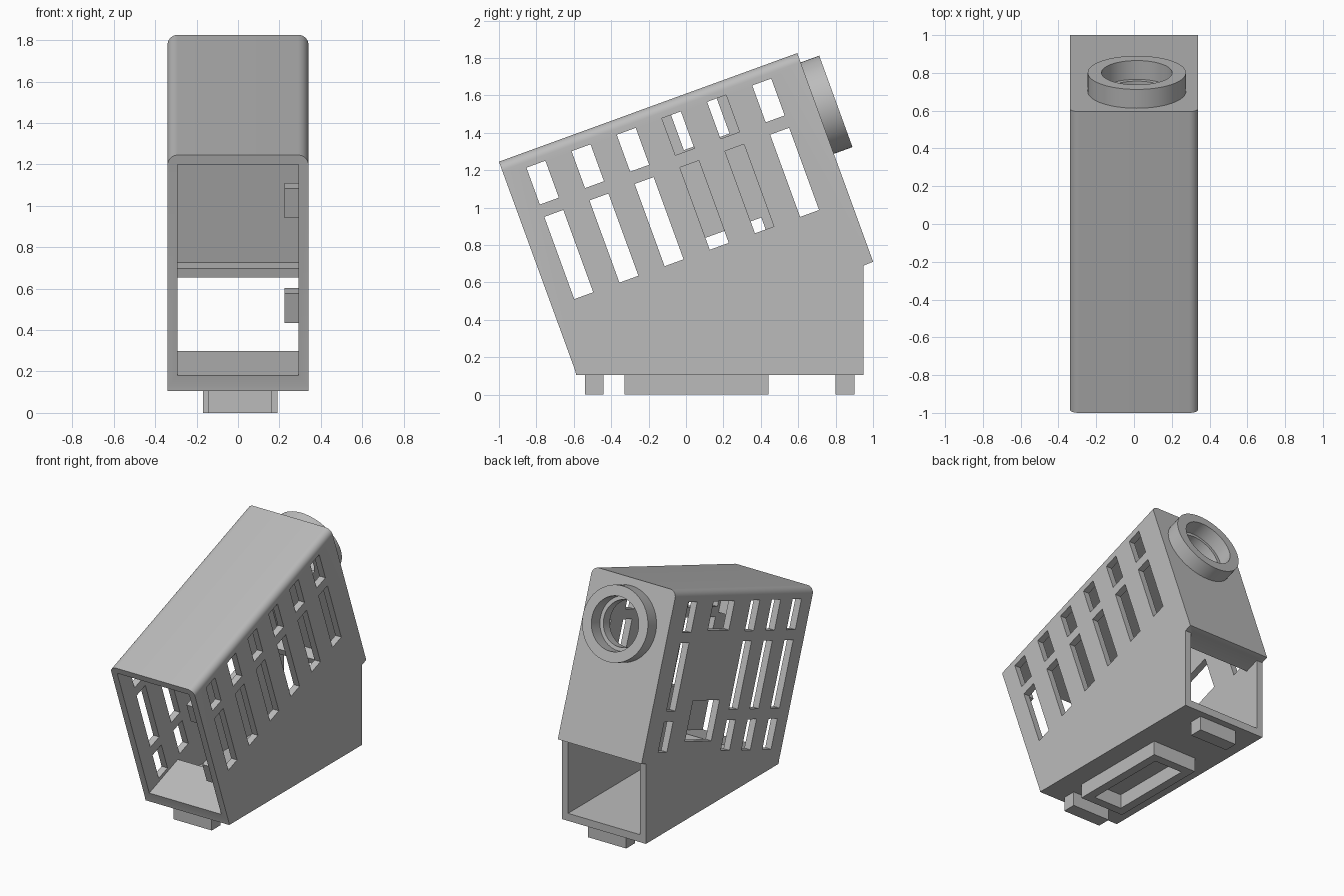
import bpy, bmesh, math
from mathutils import Matrix, Vector

if "Cube" in bpy.data.objects:
    bpy.data.objects.remove(bpy.data.objects["Cube"])

TILT = math.radians(20)
ALONG = Vector((0, math.cos(TILT), math.sin(TILT)))    # along the roof, backwards
DOWN = Vector((0, math.sin(TILT), -math.cos(TILT)))    # square to the roof
CORNER = Vector((0, -1, 1.245))                        # top front edge
LENGTH, DEPTH, HALF, INNER = 1.697, 1.187, 0.34, 0.292
BASE = 0.105

grey = bpy.data.materials.new("light grey plastic")
grey.use_nodes = True
colour = (0.5, 0.5, 0.5, 1)
grey.diffuse_color = colour
grey.node_tree.nodes["Principled BSDF"].inputs["Base Color"].default_value = colour


def tilted(s, h, x=0):
    return CORNER + ALONG * s + DOWN * h + Vector((x, 0, 0))


def finish(name, bm):
    bmesh.ops.recalc_face_normals(bm, faces=bm.faces[:])
    mesh = bpy.data.meshes.new(name)
    bm.to_mesh(mesh)
    bm.free()
    obj = bpy.data.objects.new(name, mesh)
    bpy.context.collection.objects.link(obj)
    mesh.materials.append(grey)
    return obj


def extrude(bm, points, x0, x1):
    """Extrude a side profile of vectors across x."""
    sides = [[bm.verts.new((x, p.y, p.z)) for p in points] for x in (x0, x1)]
    bm.faces.new(sides[0])
    bm.faces.new(sides[1][::-1])
    n = len(points)
    for i in range(n):
        j = (i + 1) % n
        bm.faces.new((sides[0][i], sides[0][j], sides[1][j], sides[1][i]))


def tilted_box(bm, x0, x1, s0, s1, h0, h1):
    corners = [(s0, h0), (s1, h0), (s1, h1), (s0, h1)]
    extrude(bm, [tilted(*c) for c in corners], x0, x1)


def box(bm, x0, x1, y0, y1, z0, z1):
    corners = [(y0, z0), (y1, z0), (y1, z1), (y0, z1)]
    extrude(bm, [Vector((0, *c)) for c in corners], x0, x1)


def cylinder(bm, radius, s0, s1, h, x):
    turn = ALONG.to_track_quat('Z', 'Y').to_matrix().to_4x4()
    place = Matrix.Translation(tilted((s0 + s1) / 2, h, x)) @ turn
    bmesh.ops.create_cone(bm, cap_ends=True, segments=64, radius1=radius,
                          radius2=radius, depth=s1 - s0, matrix=place)


def cut(obj, bm):
    cutter = finish("cutter", bm)
    cutter.hide_render = True
    mod = obj.modifiers.new("cut", 'BOOLEAN')
    mod.operation, mod.solver, mod.object = 'DIFFERENCE', 'EXACT', cutter
    bpy.context.view_layer.objects.active = obj
    bpy.ops.object.modifier_apply(modifier=mod.name)
    bpy.data.objects.remove(cutter)


def smooth(obj):
    bpy.ops.object.select_all(action='DESELECT')
    obj.select_set(True)
    bpy.context.view_layer.objects.active = obj
    bpy.ops.object.shade_smooth_by_angle(angle=math.radians(30))


# Housing: leaning case on a level base, with rounded roof edges
bm = bmesh.new()
extrude(bm, [tilted(0, 0), tilted(LENGTH, 0), tilted(LENGTH, DEPTH),
             Vector((0, 0.95, 0.69)), Vector((0, 0.95, BASE)),
             Vector((0, -0.587, BASE)), Vector((0, -0.593, 0.13))], -HALF, HALF)
roof = [e for e in bm.edges if abs(e.verts[0].co.x - e.verts[1].co.x) < 0.01
        and all((v.co - CORNER).dot(DOWN) < 0.01 for v in e.verts)]
bmesh.ops.bevel(bm, geom=roof, offset=0.05, segments=8, affect='EDGES', profile=0.5)
housing = finish("housing", bm)

# Hollow interior, open at the front and low at the back
bm = bmesh.new()
ramp_top = Vector((0, -0.28, 0.30))
extrude(bm, [tilted(-0.2, 0.048), tilted(1.617, 0.048), tilted(1.617, 1.14),
             tilted(1.53, 1.14), tilted(1.53, DEPTH), tilted(1.66, DEPTH),
             Vector((0, 1.1, 0.69)), Vector((0, 1.1, 0.16)),
             Vector((0, -0.23, 0.16)), ramp_top, ramp_top - ALONG * 0.7],
        -INNER, INNER)
cut(housing, bm)

# Vent slots and two larger ports in the side walls, lens bore in the back
bm = bmesh.new()
rows = [(0.08, 0.29), (0.36, 0.828), (0.90, 1.11)]
for i in range(6):
    s = 0.127 + 0.257 * i
    for h0, h1 in rows[:2]:
        tilted_box(bm, 0.27, 0.4, s, s + 0.108, h0, h1)
    if i not in (3, 4):
        for h0, h1 in rows:
            tilted_box(bm, -0.4, -0.27, s, s + 0.108, h0, h1)
tilted_box(bm, -0.4, -0.27, 0.95, 1.21, 0.08, 0.28)
tilted_box(bm, -0.4, -0.27, 0.89, 1.216, 0.76, 1.04)
cylinder(bm, 0.16, 1.58, 1.75, 0.313, 0.015)
cut(housing, bm)
smooth(housing)

# Round collar on the back
bm = bmesh.new()
cylinder(bm, 0.26, 1.69, 1.803, 0.313, 0.015)
collar = finish("back_collar", bm)
bm = bmesh.new()
cylinder(bm, 0.187, 1.6, 1.9, 0.313, 0.015)
cut(collar, bm)
smooth(collar)

# Small catches inside the left wall near the front
for name, h in (("upper_catch", 0.18), ("lower_catch", 0.72)):
    bm = bmesh.new()
    tilted_box(bm, 0.225, 0.295, 0.02, 0.10, h, h + 0.15)
    finish(name, bm)

# Base frame and two feet
bm = bmesh.new()
box(bm, -0.17, 0.19, -0.33, 0.44, 0, BASE + 0.004)
frame = finish("base_frame", bm)
bm = bmesh.new()
box(bm, -0.105, 0.125, -0.265, 0.375, -0.1, BASE)
cut(frame, bm)
for name, y in (("front_foot", -0.54), ("back_foot", 0.8)):
    bm = bmesh.new()
    box(bm, -0.145, 0.165, y, y + 0.1, 0, BASE + 0.004)
    finish(name, bm)
